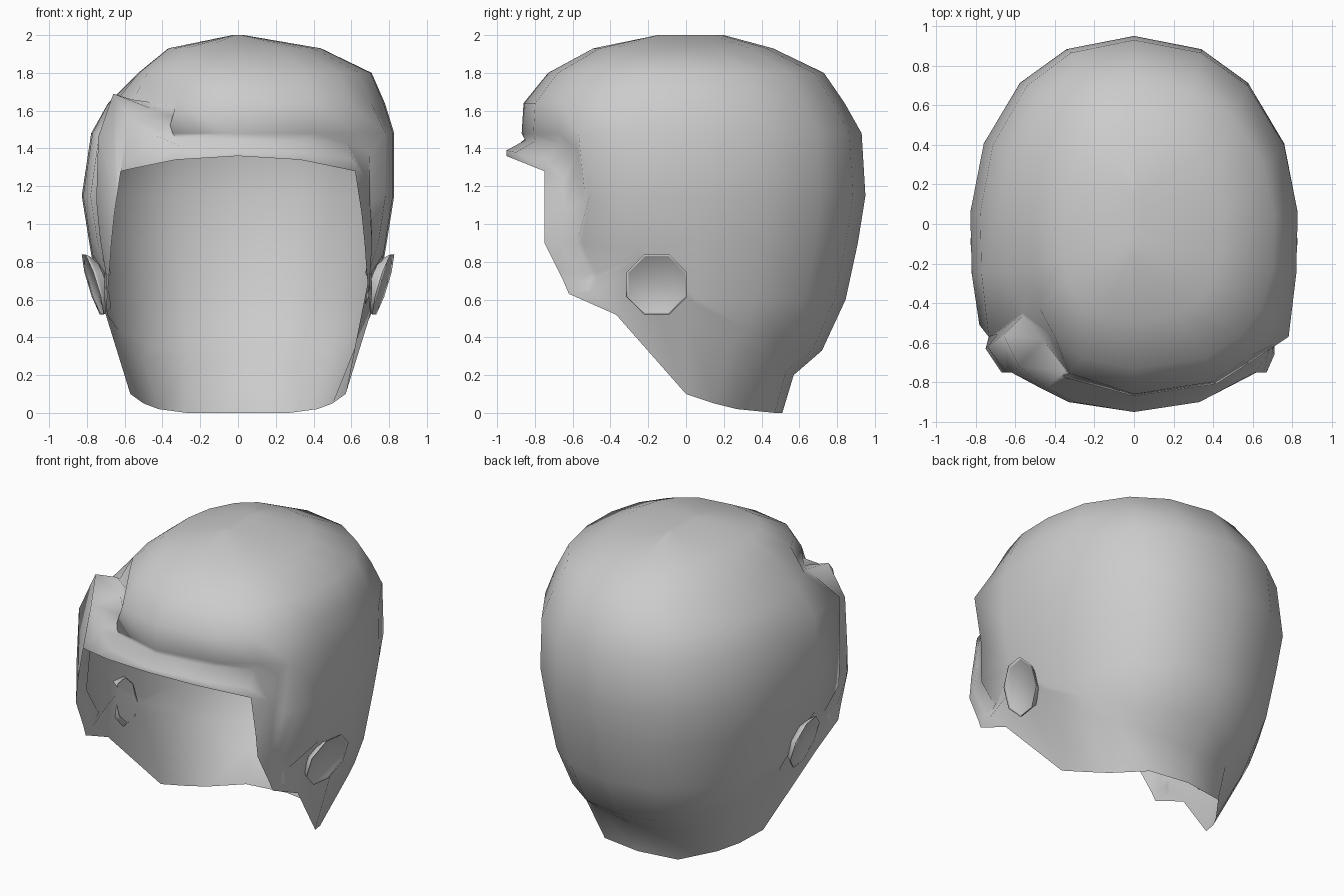
import bpy, bmesh
from math import sin, cos, radians, pi

if "Cube" in bpy.data.objects:
    bpy.data.objects.remove(bpy.data.objects["Cube"])

CY = -0.05  # depth of the head axis


def make(name, grids):
    """Skin grids of points (None = missing), weld them, shade smooth."""
    bm = bmesh.new()
    for grid, closed, cap in grids:
        vs = [[bm.verts.new(p) if p else None for p in row] for row in grid]
        n = len(grid[0])
        for a, b in zip(vs, vs[1:]):
            for j in range(n if closed else n - 1):
                k = (j + 1) % n
                q = [a[j], a[k], b[k], b[j]]
                if all(q):
                    bm.faces.new(q)
        if cap:
            bm.faces.new(vs[0] if cap == 1 else vs[-1])
    bmesh.ops.remove_doubles(bm, verts=bm.verts, dist=0.0005)
    bmesh.ops.recalc_face_normals(bm, faces=bm.faces)
    me = bpy.data.meshes.new(name)
    bm.to_mesh(me)
    bm.free()
    ob = bpy.data.objects.new(name, me)
    bpy.context.collection.objects.link(ob)
    for p in me.polygons:
        p.use_smooth = True
    return ob


# Hair outline by height: z, right width, left width, front y, back y
SECT = [(2.0, .03, .03, -.15, .20), (1.93, .44, .37, -.49, .46),
        (1.8, .71, .53, -.73, .73), (1.64, .78, .69, -.86, .84),
        (1.48, .83, .78, -.87, .93), (1.15, .83, .83, -.87, .95),
        (.9, .79, .79, -.88, .91), (.6, .74, .74, -.78, .845),
        (.33, .66, .66, -.7, .72)]


def outline(z, deg, side):
    for a, b in zip(SECT, SECT[1:]):
        if z >= b[0]:
            break
    t = (a[0] - z) / (a[0] - b[0])
    _, r, l, f, k = [u + (v - u) * t for u, v in zip(a, b)]
    w = r if side > 0 else l
    if deg in (0, 180):
        w = (r + l) / 2
    s, c = sin(radians(deg)), cos(radians(deg))
    n = 2.5 if c > 0 else 2.2
    depth = (CY - f) if c > 0 else (k - CY)
    x = side * w * abs(s) ** (2 / n)
    y = CY - (1 if c > 0 else -1) * depth * abs(c) ** (2 / n)
    return x, y, z


# Columns from front centre to back centre, with hairline and neck edge
ANG = [0, 25, 45, 62, 80, 95, 115, 138, 158, 180]
HEM = [(.71, -.50, .65), (.705, -.25, .78), (.69, 0, .52), (.64, .24, .38),
       (.50, .42, .28), (.28, .53, .22), (0, .57, .20)]
EDGE = [(.69, -.62, .63), (.70, -.37, .52), (.57, 0, .10), (.50, .15, .05),
        (.42, .27, .02), (.27, .47, 0), (0, .51, 0)]
COLS = [(i, 1) for i in range(10)] + [(i, -1) for i in range(8, 0, -1)]
# Pull towards the axis: left side dips under the parting
SQUEEZE = {(1, 3): .94, (1, 4): .95, (2, 3): .82, (3, 3): .90, (4, 3): .96}
# Front edge of the side hair, by row
SIDE_Y = {4: -.57, 5: -.51, 6: -.55}


def mx(p, s):
    return (p[0] * s, p[1], p[2])


# Dome rows: the front stops above the fringe
rows = []
for r, sec in enumerate(SECT):
    row = []
    for i, s in COLS:
        if (i < 3 and r > 4) or (i == 2 and r == 4 and s < 0):
            row.append(None)
            continue
        z = sec[0]
        if i >= 3:
            z = max(z, HEM[i - 3][2] + .03 * (10 - r))
        x, y, z = outline(z, ANG[i], s)
        if s < 0 and (i, r) in SQUEEZE:
            k = SQUEEZE[i, r]
            x, y = x * k, CY + (y - CY) * k
        if i == 3 and r in SIDE_Y:
            x, y = x * 1.04, SIDE_Y[r]
        row.append((x, y, z))
    rows.append(row)
rows.append([None if i < 3 else mx(HEM[i - 3], s) for i, s in COLS])

# Neck strip below the hairline
back = [c for c in COLS if c[0] >= 3]
neck = [[mx(HEM[i - 3], s) for i, s in back],
        [mx(EDGE[i - 3], s) for i, s in back]]


# Fringe and sideburns: crease, tucked fold, ridge and face edge
def fringe(path, ridge, face, s):
    top = [rows[r][COLS.index((i, s if i else 1))] for r, i in path]
    ridge, face = [[mx(p, s) for p in L] for L in (ridge, face)]
    fold = []
    for (r, i), a, b in zip(path, top, ridge):
        k = .94 if r < 6 else .97 if r < 8 else 1
        x, y, z = [u * .6 + v * .4 for u, v in zip(a, b)]
        fold.append((x * k, CY + (y - CY) * k, z))
    return [top, fold, ridge, face], False, 0


JAW_F = [(.68, -.68, .76), (.685, -.65, .70), (.69, -.62, .63)]
JAW_R = [(.70, -.59, .74), (.70, -.57, .69), (.70, -.56, .64)]
JAW_P = [(7, 3), (8, 3), (9, 3)]
FACE = [(0, -.95, 1.36), (.33, -.90, 1.34), (.62, -.75, 1.28), (.635, -.75, 1.18),
        (.655, -.75, 1.05), (.67, -.75, .90)] + JAW_F
RIDGE_R = [(0, -.95, 1.39), (.33, -.90, 1.38), (.61, -.75, 1.34), (.68, -.65, 1.24),
           (.70, -.64, 1.07), (.71, -.66, .90)] + JAW_R
PATH_R = [(4, 0), (4, 1), (4, 2), (4, 3), (5, 3), (6, 3)] + JAW_P
FACE_L = (FACE[:2] + [(.48, -.825, 1.31)] + FACE[2:4]
          + [(.645, -.75, 1.12)] + FACE[4:])
RIDGE_L = [RIDGE_R[0], (.30, -.90, 1.41), (.44, -.83, 1.47), (.58, -.72, 1.57),
           (.66, -.56, 1.69), (.74, -.62, 1.46), (.75, -.63, 1.12),
           (.73, -.65, .92)] + JAW_R
PATH_L = [(4, 0), (4, 1), (3, 1), (3, 2), (3, 3), (4, 3), (5, 3), (6, 3)] + JAW_P
make("hair", [(rows, True, 1), (neck, False, 0),
              fringe(PATH_R, RIDGE_R, FACE, 1), fringe(PATH_L, RIDGE_L, FACE_L, -1)])


# Ears: tilted octagonal discs on a short stem
def ear_ring(rad, off, s):
    ring = []
    for k in range(8):
        a = pi / 8 + k * pi / 4
        dy, dz = rad * cos(a), rad * sin(a)
        ring.append((s * (.765 + off + .3 * dz + .15 * dy), -.155 + dy, .68 + dz))
    return ring


for name, s in (("ear_right", 1), ("ear_left", -1)):
    make(name, [([ear_ring(.13, -.05, s), ear_ring(.165, -.01, s),
                  ear_ring(.172, .005, s), ear_ring(.16, -.005, s)], True, 2)])
